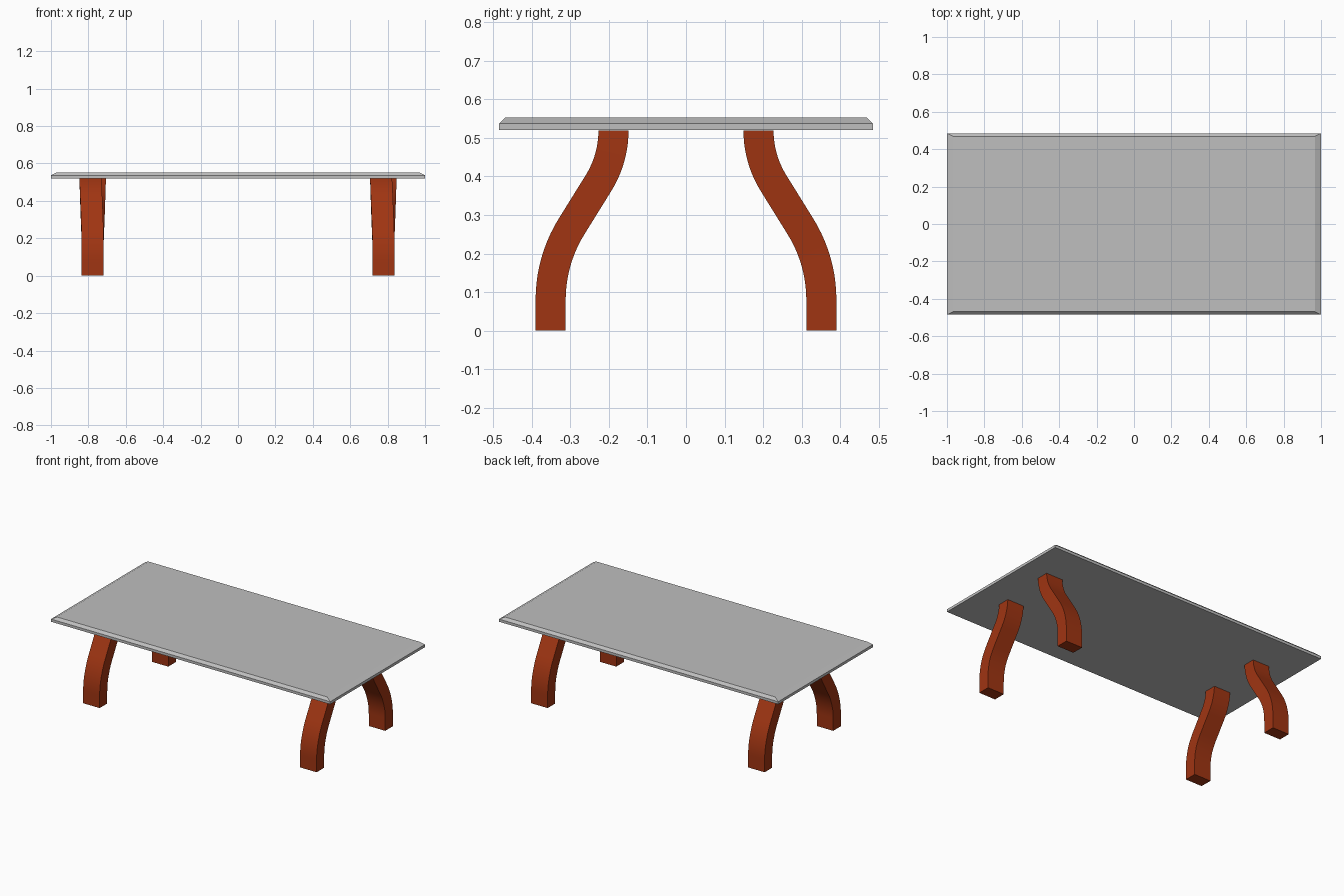
import bpy
import bmesh
from math import sin, cos, radians

cube = bpy.data.objects.get("Cube")
if cube:
    bpy.data.objects.remove(cube, do_unlink=True)


def material(name, color):
    mat = bpy.data.materials.new(name)
    mat.use_nodes = True
    mat.diffuse_color = (*color, 1)
    mat.node_tree.nodes["Principled BSDF"].inputs["Base Color"].default_value = (*color, 1)
    return mat


def add_object(name, bm, mat):
    bmesh.ops.recalc_face_normals(bm, faces=bm.faces)
    mesh = bpy.data.meshes.new(name)
    bm.to_mesh(mesh)
    bm.free()
    mesh.materials.append(mat)
    obj = bpy.data.objects.new(name, mesh)
    bpy.context.collection.objects.link(obj)
    return obj


def loft(rings):
    """Skin a stack of four-cornered rings and cap both ends."""
    bm = bmesh.new()
    loops = [[bm.verts.new(p) for p in ring] for ring in rings]
    for a, b in zip(loops, loops[1:]):
        for i in range(4):
            j = (i + 1) % 4
            bm.faces.new((a[i], a[j], b[j], b[i]))
    bm.faces.new(loops[0])
    bm.faces.new(loops[-1])
    return bm


grey = material("light grey", (0.52, 0.52, 0.52))
wood = material("red brown wood", (0.35, 0.035, 0.006))

# Tabletop: thin slab with a chamfered upper rim
corners = ((-1, -1), (1, -1), (1, 1), (-1, 1))
levels = ((1, 0.485, 0.52), (1, 0.485, 0.537), (0.967, 0.469, 0.553))
add_object("tabletop", loft([[(sx * x, sy * y, z) for sx, sy in corners]
                             for x, y, z in levels]), grey)

# Leg centre line: straight foot, outward arc, slanted run, return arc
TILT, R_LOW, R_HIGH, STEPS = radians(32), 0.36, 0.259, 10
FOOT, TOP = (-0.351, 0.08), (-0.188, 0.519)
path = [(FOOT[0], 0, 0)]
for i in range(STEPS + 1):
    a = TILT * i / STEPS
    path.append((FOOT[0] + R_LOW * (1 - cos(a)), FOOT[1] + R_LOW * sin(a), a))
for i in range(STEPS, -1, -1):
    a = TILT * i / STEPS
    path.append((TOP[0] - R_HIGH * (1 - cos(a)), TOP[1] - R_HIGH * sin(a), a))


def leg_rings(cx, turn):
    """Sweep a rectangle along the path; turn = -1 gives the back legs."""
    half_x, half_t = 0.059, 0.039
    rings = []
    for y, z, a in path:
        lean = -0.012 * max(0, z - 0.2) / 0.32
        rings.append([(cx + turn * (lean + sx * half_x),
                       turn * (y + st * half_t * cos(a)),
                       z - st * half_t * sin(a)) for sx, st in corners])
    return rings


for side, cx in (("left", 0.777), ("right", -0.777)):
    for end, turn in (("front", 1), ("back", -1)):
        leg = add_object(f"{end}_{side}_leg", loft(leg_rings(cx, turn)), wood)
        bpy.ops.object.select_all(action="DESELECT")
        leg.select_set(True)
        bpy.context.view_layer.objects.active = leg
        bpy.ops.object.shade_smooth_by_angle(angle=radians(30))
